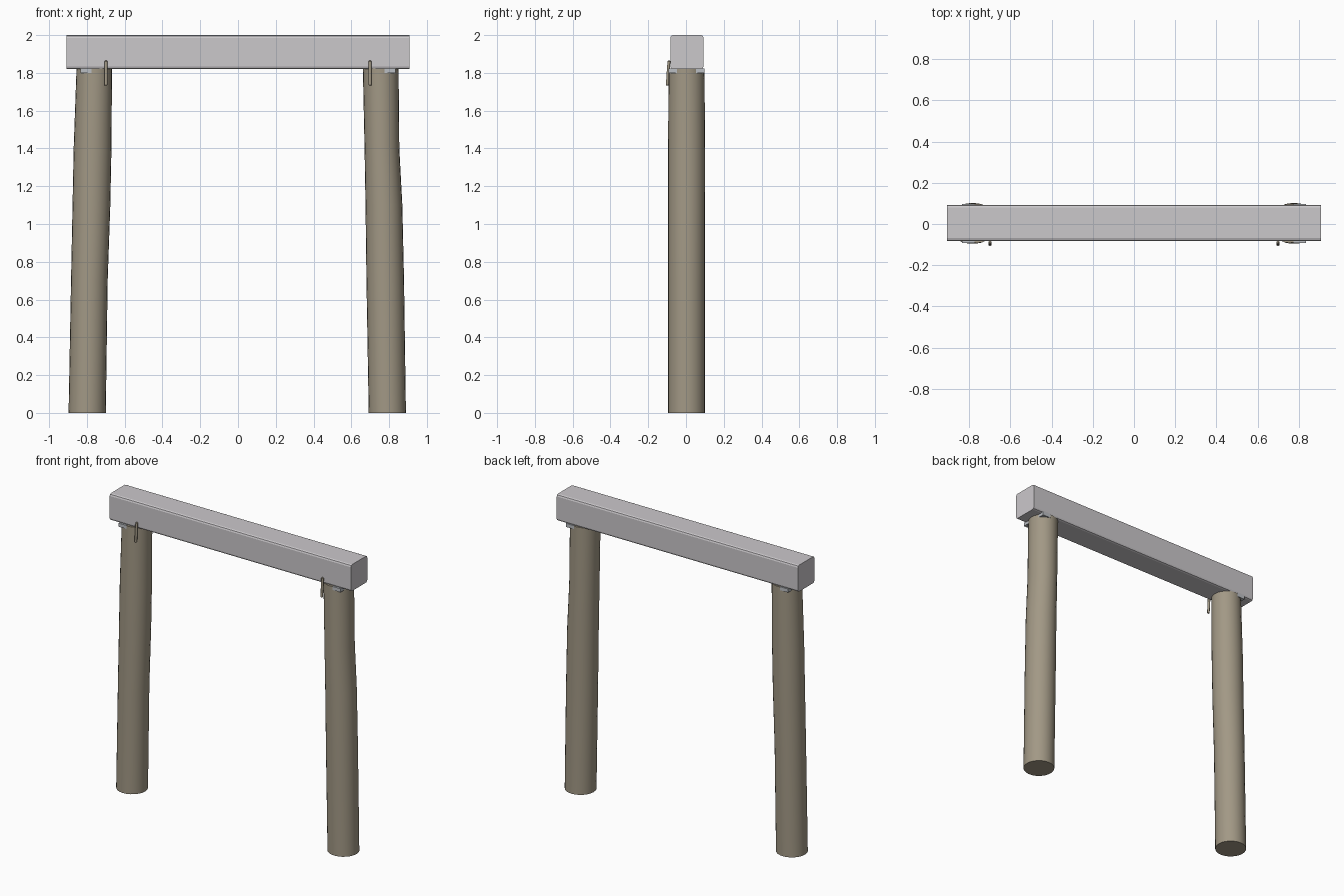
import bpy, bmesh, math
from mathutils import Vector

if "Cube" in bpy.data.objects:
    bpy.data.objects.remove(bpy.data.objects["Cube"])


def material(name, rgb):
    m = bpy.data.materials.new(name)
    m.diffuse_color = (*rgb, 1)
    m.use_nodes = True
    m.node_tree.nodes["Principled BSDF"].inputs["Base Color"].default_value = m.diffuse_color
    return m


STONE = material("pale grey", (0.60, 0.58, 0.60))
WOOD = material("weathered tan", (0.36, 0.315, 0.235))
METAL = material("light steel grey", (0.50, 0.52, 0.55))


def finish(bm, name, mat, smooth=False):
    bmesh.ops.recalc_face_normals(bm, faces=bm.faces)
    me = bpy.data.meshes.new(name)
    bm.to_mesh(me)
    bm.free()
    me.materials.append(mat)
    ob = bpy.data.objects.new(name, me)
    bpy.context.collection.objects.link(ob)
    if smooth:
        bpy.ops.object.select_all(action='DESELECT')
        ob.select_set(True)
        bpy.context.view_layer.objects.active = ob
        bpy.ops.object.shade_smooth_by_angle(angle=math.radians(40))
    return ob


def loft(name, rings, sides, mat):
    """Capped tube through elliptical rings (x, y, z, rx, ry)."""
    bm = bmesh.new()
    loops = []
    for x, y, z, rx, ry in rings:
        loops.append([bm.verts.new((x + rx * math.cos(a), y + ry * math.sin(a), z))
                      for a in (2 * math.pi * i / sides for i in range(sides))])
    for lo, hi in zip(loops, loops[1:]):
        for i in range(sides):
            j = (i + 1) % sides
            bm.faces.new((lo[i], lo[j], hi[j], hi[i]))
    bm.faces.new(loops[0][::-1])
    bm.faces.new(loops[-1])
    return finish(bm, name, mat, True)


def box(name, x0, x1, y0, y1, z0, z1, mat):
    bm = bmesh.new()
    bmesh.ops.create_cube(bm, size=1)
    for v in bm.verts:
        v.co = Vector(((x0 + x1) / 2 + v.co.x * (x1 - x0),
                       (y0 + y1) / 2 + v.co.y * (y1 - y0),
                       (z0 + z1) / 2 + v.co.z * (z1 - z0)))
    return bm, name, mat


# Lintel beam: long edges chamfered, square ends
bm, name, mat = box("lintel_beam", -0.907, 0.907, -0.083, 0.093, 1.82, 2.0, STONE)
long_edges = [e for e in bm.edges if abs(e.verts[0].co.x - e.verts[1].co.x) > 1]
bmesh.ops.bevel(bm, geom=long_edges, offset=0.014, segments=2, profile=0.5, affect='EDGES')
finish(bm, name, mat)

# Slightly bent posts, each read from its left and right outline: (z, x left, x right)
outlines = {
    "left_post": [(0.0, -0.897, -0.700), (0.7, -0.884, -0.690), (1.1, -0.876, -0.676),
                  (1.4, -0.870, -0.670), (1.822, -0.855, -0.667)],
    "right_post": [(0.0, 0.692, 0.889), (0.7, 0.680, 0.879), (1.1, 0.675, 0.870),
                   (1.4, 0.670, 0.854), (1.822, 0.661, 0.850)],
}
for name, rows in outlines.items():
    loft(name, [((a + b) / 2, 0.003, z, (b - a) / 2, 0.098 if z < 1.5 else 0.095)
                for z, a, b in rows], 24, WOOD)

for side, s in (("left", -1), ("right", 1)):
    # Shim bar between post and beam
    a, b = sorted((s * 0.775, s * 0.835))
    finish(*box(side + "_shim", a, b, -0.092, 0.097, 1.80, 1.824, METAL))
    # Leaning peg on the front face, with rounded ends
    peg = []
    for z, r in ((1.732, 0.004), (1.736, 0.008), (1.80, 0.0085), (1.861, 0.008), (1.865, 0.004)):
        t = (z - 1.732) / 0.133
        peg.append((s * 0.699, -0.099 + 0.009 * t, z, r, r))
    loft(side + "_peg", peg, 10, WOOD)
